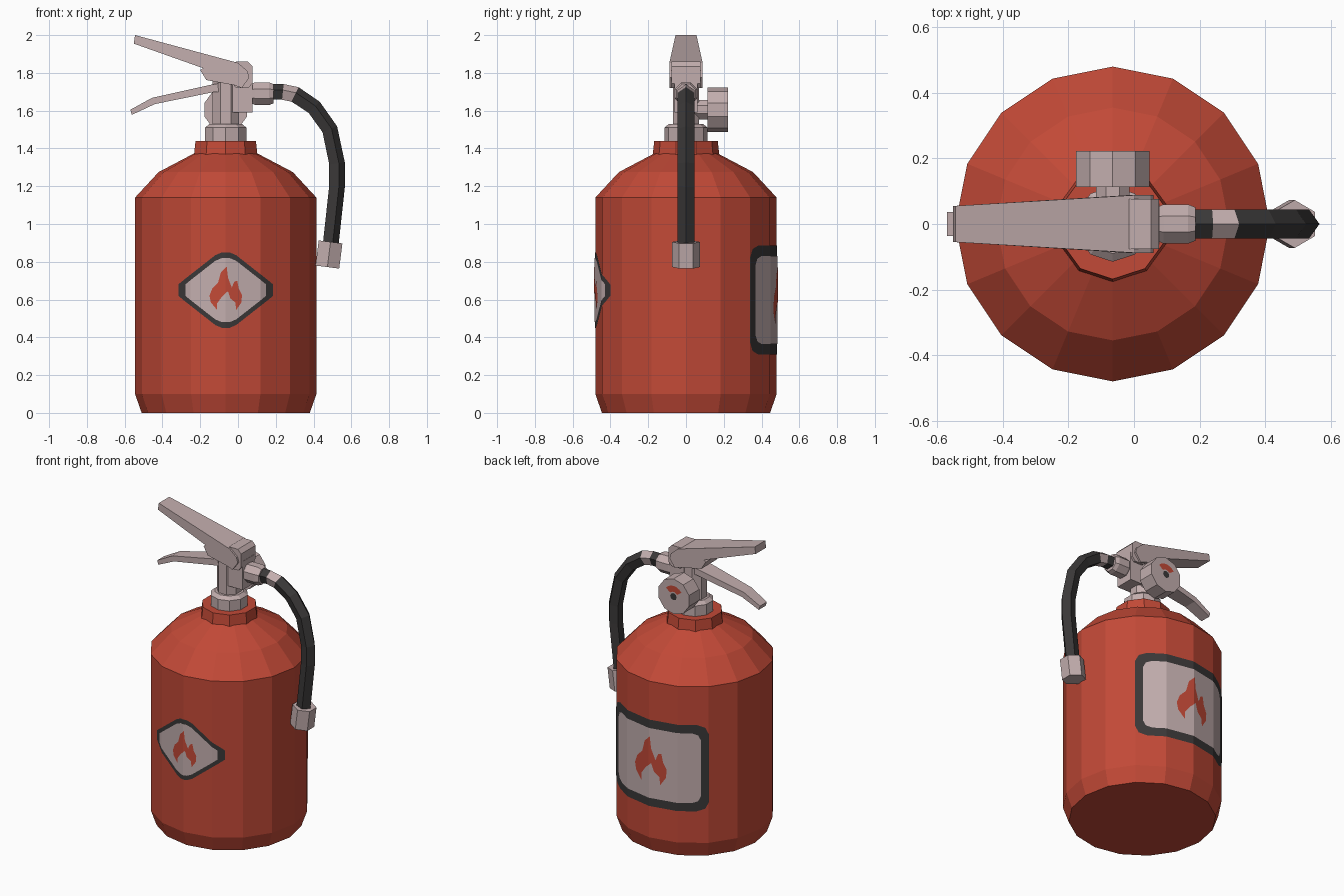
import bpy, bmesh, math
from mathutils import Vector, Matrix

if "Cube" in bpy.data.objects:
    bpy.data.objects.remove(bpy.data.objects["Cube"])

CX, R = -0.065, 0.48          # tank axis and radius


def mat(name, rgb):
    m = bpy.data.materials.new(name)
    m.diffuse_color = (*rgb, 1)
    m.use_nodes = True
    m.node_tree.nodes["Principled BSDF"].inputs["Base Color"].default_value = m.diffuse_color
    return m


RED = mat("tank red", (0.54, 0.067, 0.038))
METAL = mat("pale metal", (0.54, 0.42, 0.42))
BLACK = mat("rubber black", (0.042, 0.039, 0.039))


def finish(name, bm, mats, recalc=True):
    if recalc:
        bmesh.ops.recalc_face_normals(bm, faces=bm.faces)
    me = bpy.data.meshes.new(name)
    bm.to_mesh(me)
    bm.free()
    for m in mats:
        me.materials.append(m)
    ob = bpy.data.objects.new(name, me)
    bpy.context.collection.objects.link(ob)
    return ob


def sweep(name, path, n, mats, phase=0.0, matrix=None, spans=()):
    """n-sided tube through (x, z, radius) stations; spans = segments using material 1."""
    bm = bmesh.new()
    rings = []
    for i, (x, z, r) in enumerate(path):
        a, b = path[max(i - 1, 0)], path[min(i + 1, len(path) - 1)]
        t = Vector((b[0] - a[0], 0, b[1] - a[1])).normalized()
        out = Vector((-t.z, 0, t.x))
        ring = []
        for k in range(n):
            w = 2 * math.pi * k / n + math.radians(phase)
            ring.append(bm.verts.new(Vector((x, 0, z)) + out * r * math.cos(w)
                                     + Vector((0, r * math.sin(w), 0))))
        rings.append(ring)
    for i in range(len(rings) - 1):
        for k in range(n):
            j = (k + 1) % n
            f = bm.faces.new((rings[i][k], rings[i][j], rings[i + 1][j], rings[i + 1][k]))
            f.material_index = 1 if i in spans else 0
    bm.faces.new(rings[0])
    bm.faces.new(rings[-1])
    if matrix:
        bm.transform(matrix)
    return finish(name, bm, mats)


def prism(name, pts, half, m):
    """Side outline (x, z) given a width that may vary along x."""
    bm = bmesh.new()
    a = [bm.verts.new((x, -half(x), z)) for x, z in pts]
    b = [bm.verts.new((x, half(x), z)) for x, z in pts]
    bm.faces.new(a)
    bm.faces.new(b[::-1])
    for i in range(len(pts)):
        j = (i + 1) % len(pts)
        bm.faces.new((a[i], a[j], b[j], b[i]))
    return finish(name, bm, [m])


def decal(name, pts, lift, m, back=False):
    """Flat outline (u, z) wrapped on the faceted tank wall."""
    bm = bmesh.new()
    bm.faces.new([bm.verts.new((u, 0, z)) for u, z in pts])
    bmesh.ops.triangulate(bm, faces=bm.faces)
    xs = [R * math.sin(math.radians(22.5 * k)) for k in range(-4, 5)]
    ys = [R * math.cos(math.radians(22.5 * k)) for k in range(-4, 5)]
    for x in xs[1:-1]:
        bmesh.ops.bisect_plane(bm, geom=bm.verts[:] + bm.edges[:] + bm.faces[:],
                               plane_co=(x, 0, 0), plane_no=(1, 0, 0))
    s = (R + lift) / R
    for v in bm.verts:
        u = v.co.x
        i = next((k for k in range(8) if u <= xs[k + 1] + 1e-6), 7)
        f = (u - xs[i]) / (xs[i + 1] - xs[i])
        v.co.x, v.co.y = u * s, -(ys[i] + f * (ys[i + 1] - ys[i])) * s
    bm.normal_update()
    bmesh.ops.reverse_faces(bm, faces=[f for f in bm.faces if f.normal.y > 0])
    if back:
        bm.transform(Matrix.Rotation(math.pi, 4, 'Z'))
    bm.transform(Matrix.Translation((CX, 0, 0)))
    return finish(name, bm, [m], recalc=False)


def axis(*zr):
    return [(CX, z, r) for z, r in zr]


# Tank, neck and valve column
sweep("tank", axis((0, .445), (.1, R), (1.14, R), (1.275, .355), (1.375, .165)), 16, [RED])
sweep("neck", axis((1.34, .178), (1.37, .176), (1.44, .168)), 10, [RED], 18)
sweep("valve_collar", axis((1.43, .115), (1.51, .115), (1.53, .09)), 10, [METAL], 18)
sweep("valve_column", axis((1.5, .075), (1.77, .075)), 8, [METAL], 22.5)

# Valve block with pivot cheeks, and hose outlet
prism("valve_block", [(-.03, 1.59), (.078, 1.59), (.078, 1.78), (-.03, 1.78)], lambda x: .062, METAL)
prism("pivot_block", [(-.035, 1.75), (-.01, 1.72), (.055, 1.72), (.076, 1.745), (.076, 1.835),
                      (.052, 1.86), (-.01, 1.86), (-.035, 1.845)], lambda x: .076, METAL)
sweep("hose_outlet", [(.06, 1.69, .05), (.09, 1.69, .065), (.165, 1.69, .065), (.188, 1.69, .055)],
      8, [METAL], 22.5)

# Carry handle and squeeze lever
prism("carry_handle", [(-.545, 2.0), (-.552, 1.955), (-.185, 1.825), (-.205, 1.818), (-.168, 1.765),
                       (-.02, 1.735), (.02, 1.715), (.06, 1.775), (.05, 1.81), (0, 1.853)][:3]
      + [(-.2, 1.815), (-.168, 1.762), (-.02, 1.735), (.02, 1.72), (.06, 1.775), (.05, 1.81), (0, 1.853)],
      lambda x: .055 + .033 * min(1, (x + .55) / .53), METAL)
prism("squeeze_lever", [(-.57, 1.605), (-.562, 1.578), (-.44, 1.635), (-.12, 1.7), (0, 1.7), (0, 1.76),
                        (-.14, 1.738), (-.455, 1.668)],
      lambda x: .036 + .024 * min(1, (x + .57) / .45), METAL)

# Hose with a metal ferrule, and nozzle
sweep("hose", [(.17, 1.695, .046), (.237, 1.695, .046), (.3, 1.682, .047), (.4, 1.615, .046),
               (.482, 1.5, .046), (.52, 1.32, .046), (.52, 1.2, .046), (.484, .87, .046)],
      5, [BLACK, METAL], 0, None, (1,))
sweep("nozzle", [(.49, .905, .073), (.473, .772, .073)], 6, [METAL], 30)

# Pressure gauge on the back
turn = Matrix.Translation((CX, 0, 1.605)) @ Matrix.Rotation(-math.pi / 2, 4, 'X')
sweep("gauge_stem", [(0, .03, .055), (0, .115, .055)], 8, [METAL], 22.5, turn)
sweep("gauge", [(0, .113, .118), (0, .222, .118)], 10, [METAL], 18, turn)


def arc(r, a0, a1, n):
    return [(CX + r * math.cos(math.radians(a0 + (a1 - a0) * i / n)),
             1.605 + r * math.sin(math.radians(a0 + (a1 - a0) * i / n))) for i in range(n + 1)]


def gauge_mark(name, pts, m):
    bm = bmesh.new()
    f = bm.faces.new([bm.verts.new((x, .225, z)) for x, z in pts])
    bm.normal_update()
    if f.normal.y < 0:
        f.normal_flip()
    finish(name, bm, [m], recalc=False)


gauge_mark("gauge_red_zone", arc(.072, 40, 145, 6) + arc(.032, 145, 40, 6), RED)
gauge_mark("gauge_needle", arc(.024, 0, 315, 7), BLACK)

# Labels: bordered diamond in front, bordered panel behind, flame on both
FLAME = [(-.045, 0), (-.078, .04), (-.085, .075), (-.07, .115), (-.04, .145), (-.025, .2), (.005, .23),
         (.012, .17), (.032, .118), (.045, .15), (.06, .155), (.062, .125), (.085, .08), (.082, .04),
         (.055, 0), (.05, .04), (.025, .06), (.012, .1), (-.02, .07), (-.045, .035)]


def flame(z, s):
    return [(u * s, z + v * s) for u, v in FLAME]


def diamond(w, h, zc=.65):
    q = [(w, .03), (w - .03, .055), (.055, h - .015), (.02, h)]
    pts = q + [(-x, z) for x, z in q[::-1]]
    return [(x, zc + z) for x, z in pts] + [(x, zc - z) for x, z in pts[::-1]]


def panel(w, z0, z1, c):
    return [(-w, z0 + c), (-w + c * .3, z0 + c * .3), (-w + c, z0), (w - c, z0), (w - c * .3, z0 + c * .3),
            (w, z0 + c), (w, z1 - c), (w - c * .3, z1 - c * .3), (w - c, z1), (-w + c, z1),
            (-w + c * .3, z1 - c * .3), (-w, z1 - c)]


decal("front_label_border", diamond(.25, .2), .002, BLACK)
decal("front_label", diamond(.212, .17), .004, METAL)
decal("front_flame", flame(.545, 1), .006, RED)
decal("back_label_border", panel(.34, .31, .885, .06), .002, BLACK, True)
decal("back_label", panel(.3, .365, .83, .045), .004, METAL, True)
decal("back_flame", flame(.465, 1.35), .006, RED, True)
